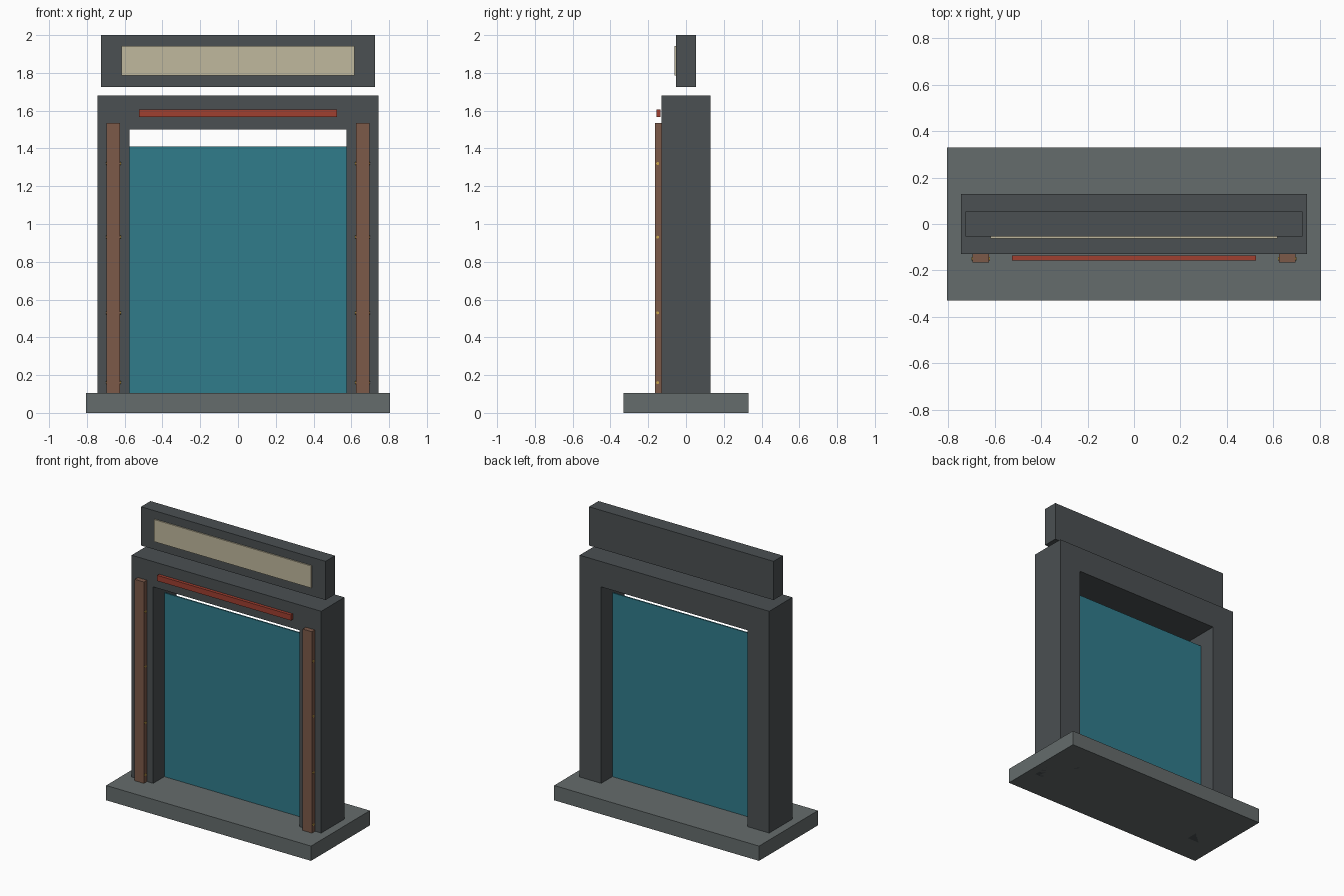
import bpy, bmesh, math
from mathutils import Matrix, Vector

if "Cube" in bpy.data.objects:
    bpy.data.objects.remove(bpy.data.objects["Cube"])


def material(name, rgb):
    m = bpy.data.materials.new(name)
    m.diffuse_color = (*rgb, 1)
    m.use_nodes = True
    m.node_tree.nodes["Principled BSDF"].inputs["Base Color"].default_value = m.diffuse_color
    return m


STONE = material("stone", (0.13, 0.15, 0.15))
DARK = material("dark_metal", (0.07, 0.08, 0.085))
TEAL = material("teal", (0.03, 0.20, 0.26))
BROWN = material("copper_brown", (0.20, 0.10, 0.066))
RED = material("red", (0.35, 0.05, 0.03))
CREAM = material("cream", (0.53, 0.48, 0.34))
BRASS = material("brass", (0.6, 0.38, 0.07))


def finish(name, bm, mat):
    bmesh.ops.recalc_face_normals(bm, faces=bm.faces)
    mesh = bpy.data.meshes.new(name)
    bm.to_mesh(mesh)
    bm.free()
    mesh.materials.append(mat)
    ob = bpy.data.objects.new(name, mesh)
    bpy.context.collection.objects.link(ob)
    return ob


def box(name, x, y, z, mat):
    """Box from (min, max) ranges on each axis."""
    lo, hi = Vector((x[0], y[0], z[0])), Vector((x[1], y[1], z[1]))
    bm = bmesh.new()
    bmesh.ops.create_cube(bm, size=1, matrix=Matrix.Translation((lo + hi) / 2)
                          @ Matrix.Diagonal((*(hi - lo), 1)))
    return finish(name, bm, mat)


def x_rod(name, centre, radius, length, mat):
    bm = bmesh.new()
    bmesh.ops.create_cone(bm, cap_ends=True, segments=12, radius1=radius,
                          radius2=radius, depth=length,
                          matrix=Matrix.Translation(centre) @ Matrix.Rotation(math.pi / 2, 4, 'Y'))
    return finish(name, bm, mat)


# Base slab
box("base_slab", (-0.805, 0.805), (-0.33, 0.33), (0, 0.105), STONE)

# Doorway frame: upside-down U profile, legs run down through the base
profile = [(-0.745, 0), (-0.575, 0), (-0.575, 1.5), (0.575, 1.5),
           (0.575, 0), (0.745, 0), (0.745, 1.68), (-0.745, 1.68)]
bm = bmesh.new()
face = bm.faces.new([bm.verts.new((x, -0.13, z)) for x, z in profile])
ext = bmesh.ops.extrude_face_region(bm, geom=[face], use_keep_orig=True)
bmesh.ops.translate(bm, vec=(0, 0.26, 0),
                    verts=[g for g in ext["geom"] if isinstance(g, bmesh.types.BMVert)])
finish("door_frame", bm, DARK)

# Thin panel hung in the middle of the opening
box("door_panel", (-0.575, 0.575), (-0.005, 0.005), (0.1, 1.41), TEAL)

# Side strips with cross pins
for side, s in (("left", -1), ("right", 1)):
    cx = s * 0.66
    box(f"{side}_strip", (cx - 0.036, cx + 0.036), (-0.165, -0.13), (0.105, 1.535), BROWN)
    for i, z in enumerate((0.16, 0.53, 0.93, 1.32)):
        x_rod(f"{side}_pin_{i + 1}", (cx, -0.15, z), 0.008, 0.08, BRASS)

# Warning bar in front of the lintel
box("warning_bar", (-0.525, 0.525), (-0.157, -0.135), (1.566, 1.606), RED)

# Sign box floating above the frame, with its blank face plate
box("sign_box", (-0.725, 0.725), (-0.053, 0.053), (1.725, 2.0), DARK)
box("sign_plate", (-0.617, 0.617), (-0.062, -0.053), (1.785, 1.942), CREAM)
